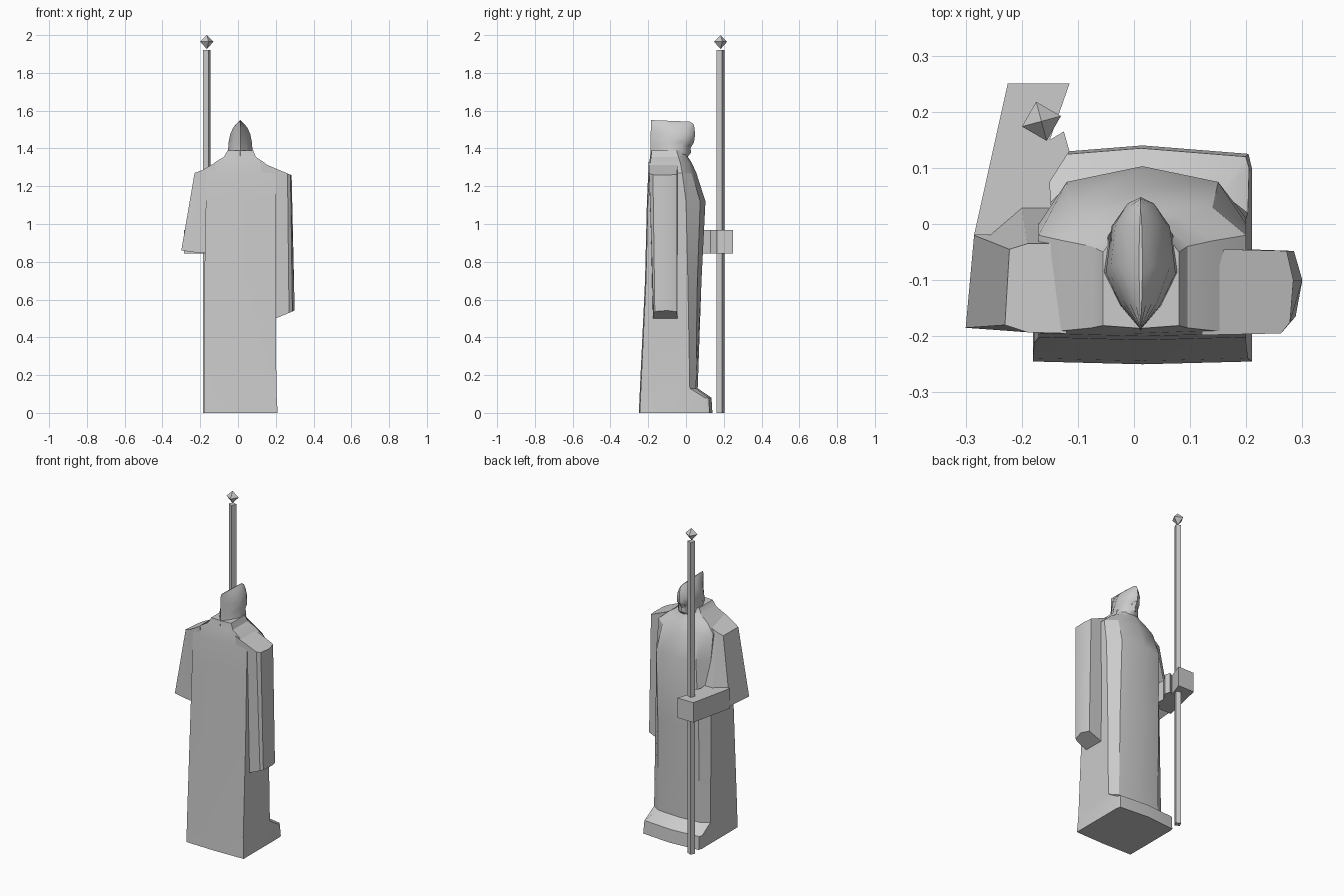
import bpy, bmesh, math
from mathutils import Matrix

if "Cube" in bpy.data.objects:
    bpy.data.objects.remove(bpy.data.objects["Cube"])

stone = bpy.data.materials.new("stone_grey")
stone.diffuse_color = (0.6, 0.6, 0.6, 1)
stone.use_nodes = True
stone.node_tree.nodes["Principled BSDF"].inputs["Base Color"].default_value = stone.diffuse_color


def finish(name, bm, smooth=0):
    bmesh.ops.recalc_face_normals(bm, faces=bm.faces)
    me = bpy.data.meshes.new(name)
    bm.to_mesh(me)
    bm.free()
    me.materials.append(stone)
    ob = bpy.data.objects.new(name, me)
    bpy.context.collection.objects.link(ob)
    if smooth:
        bpy.ops.object.select_all(action='DESELECT')
        bpy.context.view_layer.objects.active = ob
        ob.select_set(True)
        bpy.ops.object.shade_smooth_by_angle(angle=math.radians(smooth))
    return ob


def loft(name, rings, smooth=0):
    """Skin a list of equal-length point rings and cap both ends."""
    bm = bmesh.new()
    vs = [[bm.verts.new(p) for p in r] for r in rings]
    n = len(vs[0])
    for a, b in zip(vs, vs[1:]):
        for i in range(n):
            j = (i + 1) % n
            bm.faces.new((a[i], a[j], b[j], b[i]))
    bm.faces.new(vs[0])
    bm.faces.new(vs[-1])
    return finish(name, bm, smooth)


def robe_ring(z, xl, xr, back, side, front_in, corner, front):
    c = (xl + xr) / 2
    return [(c, back, z), (xr, back + .005, z), (xr, side, z),
            (xr - front_in, corner, z), (c, front, z),
            (xl + front_in, corner, z), (xl, side, z), (xl, back + .005, z)]


# Robe: front hem lip, straight skirt, chest and sloping shoulders up to the neck
robe = [(0, -.18, .21, -.25, .10, .006, .125, .14),
        (.08, -.18, .205, -.246, .10, .006, .12, .135),
        (.13, -.18, .203, -.244, .02, .05, .052, .062),
        (.70, -.178, .20, -.217, .01, .05, .06, .082),
        (1.12, -.17, .20, -.207, .0, .05, .075, .103),
        (1.27, -.17, .20, -.20, -.02, .06, .03, .055),
        (1.325, -.125, .14, -.195, -.03, .06, .012, .03),
        (1.355, -.075, .095, -.19, -.04, .04, .0, .01),
        (1.39, -.055, .08, -.186, -.05, .03, -.01, .0)]
loft("robe", [robe_ring(*r) for r in robe], 30)


# Hood: pointed at the back, ridged along the top, overhanging the face
def hood_ring(z, w, back, front, slope=0):
    half = [(.55, .2), (1, .48), (.85, .8), (.45, .95)]
    pts = [(0, 0)] + half + [(0, 1)] + [(-x, y) for x, y in reversed(half)]
    return [(.012 + x * w, back + y * (front - back), z + slope * y) for x, y in pts]


hood = [(1.36, .075, -.19, .005), (1.385, .066, -.188, .026), (1.425, .062, -.188, .022),
        (1.44, .061, -.188, .042), (1.48, .053, -.187, .048),
        (1.515, .037, -.186, .045), (1.537, .018, -.185, .04), (1.55, .003, -.184, .02)]
loft("hood", [hood_ring(*h, slope=-.008) for h in hood], 40)

# Face: brow, nose and chin inside the hood opening
face = [(1.375, .016, .028), (1.40, .022, .024), (1.43, .016, .04), (1.47, .022, .03)]
loft("face", [[(.012 - w, -.03, z), (.012 - w, y - .012, z), (.012, y, z),
               (.012 + w, y - .012, z), (.012 + w, -.03, z)] for z, w, y in face])

# Hanging arm with a slanted cuff and a shoulder that slopes to the neck
plan_low = [(.20, -.045), (.285, -.048), (.30, -.10), (.288, -.165), (.27, -.172), (.20, -.175)]
plan_top = [(.16, -.045), (.272, -.048), (.284, -.10), (.278, -.175), (.262, -.195), (.12, -.198)]
loft("hanging_arm", [[(x, y, .50 + .42 * (x - .2)) for x, y in plan_low],
                     [(x, y, 1.26 + .42 * (.28 - x)) for x, y in plan_top]], 30)

# Wide draped sleeve on the raised arm
sleeve_low = [(-.30, -.185, .86), (-.285, -.02, .86), (-.20, .03, .96),
              (-.15, .03, .96), (-.15, -.195, .845), (-.23, -.19, .85)]
sleeve_top = [(-.23, -.18, 1.27), (-.222, -.045, 1.265), (-.19, -.035, 1.28),
              (-.14, -.035, 1.30), (-.12, -.195, 1.325), (-.19, -.193, 1.285)]
loft("draped_sleeve", [sleeve_low, sleeve_top], 30)

# Forearm and fist reaching forward around the staff
plan = [(-.285, -.02), (-.225, .25), (-.115, .25), (-.15, .15), (-.125, .165),
        (-.115, .13), (-.15, .075), (-.145, -.02)]
loft("forearm", [[(x, y, z) for x, y in plan] for z in (.845, .967)])


# Staff and its pointed finial
def prism(name, r1, r2, z0, z1, turn):
    bm = bmesh.new()
    bmesh.ops.create_cone(bm, cap_ends=True, segments=4, radius1=r1, radius2=r2, depth=z1 - z0,
                          matrix=Matrix.Translation((-.165, .183, (z0 + z1) / 2))
                          @ Matrix.Rotation(math.radians(turn), 4, 'Z'))
    bmesh.ops.remove_doubles(bm, verts=bm.verts, dist=1e-5)
    return finish(name, bm)


prism("staff", .022, .022, 0, 1.92, 20)
prism("finial_lower", 0, .036, 1.926, 1.965, 15)
prism("finial_upper", .036, 0, 1.965, 2.0, 15)
